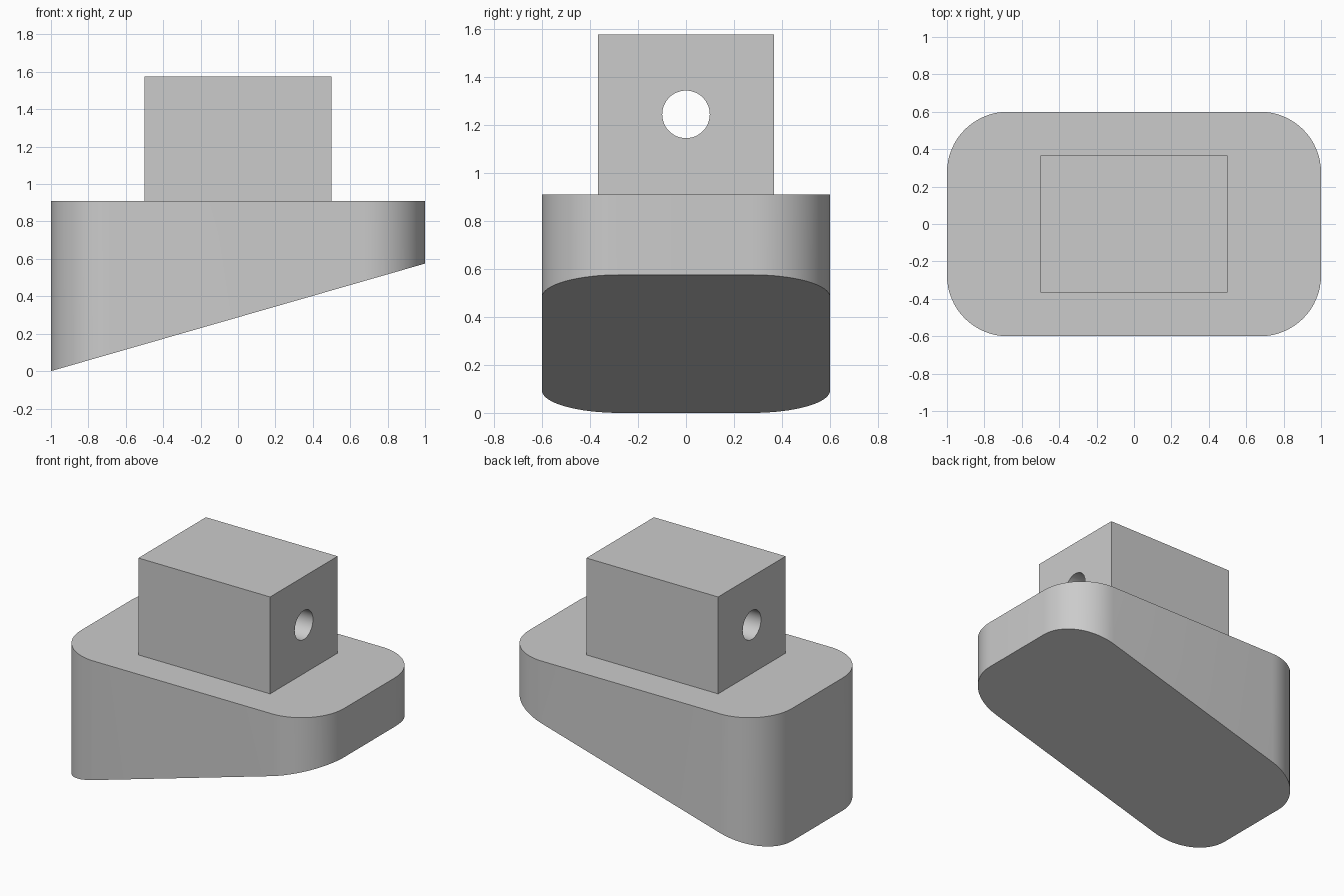
import bpy, bmesh, math

if "Cube" in bpy.data.objects:
    bpy.data.objects.remove(bpy.data.objects["Cube"])

grey = bpy.data.materials.new("light grey")
grey.diffuse_color = (0.6, 0.6, 0.6, 1)
grey.use_nodes = True
grey.node_tree.nodes["Principled BSDF"].inputs["Base Color"].default_value = grey.diffuse_color

TOP, SLOPE = 0.91, 0.2875          # deck height and rise of the slanted underside
HX, HY, R, SEG = 1.0, 0.6, 0.325, 16


def finish(name, bm):
    bmesh.ops.recalc_face_normals(bm, faces=bm.faces)
    mesh = bpy.data.meshes.new(name)
    bm.to_mesh(mesh)
    bm.free()
    mesh.materials.append(grey)
    obj = bpy.data.objects.new(name, mesh)
    bpy.context.collection.objects.link(obj)
    return obj


def smooth(obj):
    bpy.ops.object.select_all(action='DESELECT')
    obj.select_set(True)
    bpy.context.view_layer.objects.active = obj
    bpy.ops.object.shade_smooth_by_angle(angle=math.radians(30))


# Wedge base: rounded rectangle with a slanted underside
outline = []
for k, (sx, sy) in enumerate([(1, 1), (-1, 1), (-1, -1), (1, -1)]):
    for i in range(SEG + 1):
        a = (k + i / SEG) * math.pi / 2
        outline.append((sx * (HX - R) + R * math.cos(a), sy * (HY - R) + R * math.sin(a)))
bm = bmesh.new()
upper = [bm.verts.new((x, y, TOP)) for x, y in outline]
lower = [bm.verts.new((x, y, SLOPE * (x + HX))) for x, y in outline]
bm.faces.new(upper)
bm.faces.new(lower[::-1])
n = len(outline)
for i in range(n):
    j = (i + 1) % n
    bm.faces.new((upper[i], lower[i], lower[j], upper[j]))
smooth(finish("wedge_base", bm))

# Mounting block with a round hole bored along x
BX, BY, BTOP = 0.5, 0.366, 1.575
HOLE_R, HOLE_Z, SIDES = 0.099, 1.243, 48
bm = bmesh.new()
rims, ends = [], []
for x in (-BX, BX):
    rect = [bm.verts.new((x, y, z)) for y, z in
            ((BY, BTOP), (-BY, BTOP), (-BY, TOP), (BY, TOP))]
    rim = [bm.verts.new((x, HOLE_R * math.cos(a), HOLE_Z + HOLE_R * math.sin(a)))
           for a in (math.pi / 4 + 2 * math.pi * i / SIDES for i in range(SIDES))]
    # End face split into four panels, each spanning a quarter of the hole
    q = SIDES // 4
    for k in range(4):
        arc = [rim[(k * q + i) % SIDES] for i in range(q + 1)]
        bm.faces.new([rect[k]] + arc + [rect[(k + 1) % 4]])
    rims.append(rim)
    ends.append(rect)
for loops in (rims, ends):
    a, b = loops
    for i in range(len(a)):
        j = (i + 1) % len(a)
        bm.faces.new((a[i], a[j], b[j], b[i]))
smooth(finish("mounting_block", bm))
